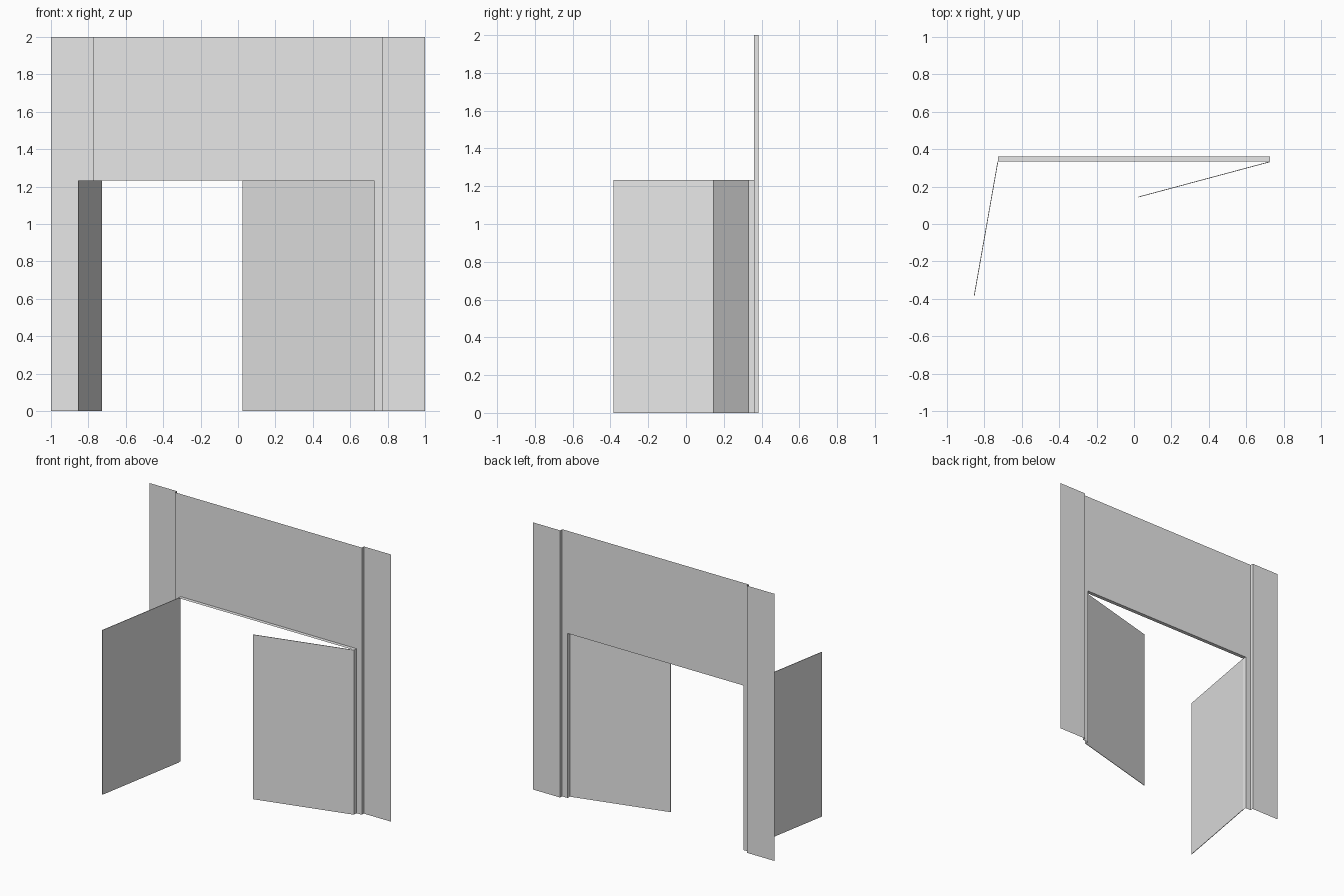
import bpy
import bmesh
from math import radians
from mathutils import Matrix, Vector

if "Cube" in bpy.data.objects:
    bpy.data.objects.remove(bpy.data.objects["Cube"], do_unlink=True)

BACK, FACE, FRONT = 0.384, 0.361, 0.333   # depths of side walls, centre wall, frame lip
STEP, OPEN = 0.773, 0.728                 # half widths of centre wall and doorway
HEAD, TOP = 1.232, 2.0                    # doorway and wall heights
DOOR_THICK = 0.004

grey = bpy.data.materials.new("light grey")
grey.use_nodes = True
grey.diffuse_color = (0.8, 0.8, 0.8, 1)
grey.node_tree.nodes["Principled BSDF"].inputs["Base Color"].default_value = (0.8, 0.8, 0.8, 1)


def add_object(name, bm):
    mesh = bpy.data.meshes.new(name)
    bm.to_mesh(mesh)
    bm.free()
    mesh.materials.append(grey)
    obj = bpy.data.objects.new(name, mesh)
    bpy.context.collection.objects.link(obj)
    return obj


# Wall: stepped plan raised in two tiers, leaving out the doorway
plan = [(-1, BACK), (-STEP, BACK), (-STEP, FACE), (-OPEN, FACE)]
plan += [(-x, y) for x, y in reversed(plan)]
bm = bmesh.new()
rows = [[bm.verts.new((x, y, z)) for x, y in plan] for z in (0, HEAD, TOP)]
doorway = len(plan) // 2 - 1
for tier in range(2):
    low, high = rows[tier], rows[tier + 1]
    for i in range(len(plan) - 1):
        if tier == 0 and i == doorway:
            continue
        bm.faces.new((low[i], low[i + 1], high[i + 1], high[i]))
bmesh.ops.dissolve_limit(bm, angle_limit=radians(1), verts=bm.verts[:], edges=bm.edges[:])
add_object("wall", bm)

# Door frame: thin lip standing forward around the doorway
outline = [(-OPEN, 0), (-OPEN, HEAD), (OPEN, HEAD), (OPEN, 0)]
bm = bmesh.new()
front, rear = [[bm.verts.new((x, y, z)) for x, z in outline] for y in (FRONT, FACE)]
for i in range(len(outline) - 1):
    bm.faces.new((front[i], front[i + 1], rear[i + 1], rear[i]))
add_object("door_frame", bm)


# Doors: thin leaves swung open about their hinges
def door(name, side, angle):
    bm = bmesh.new()
    bmesh.ops.create_cube(bm, size=1)
    bmesh.ops.scale(bm, vec=(OPEN, DOOR_THICK, HEAD), verts=bm.verts)
    bmesh.ops.translate(bm, vec=(-side * OPEN / 2, 0, HEAD / 2), verts=bm.verts)
    obj = add_object(name, bm)
    obj.matrix_world = (Matrix.Translation(Vector((side * OPEN, FRONT, 0)))
                        @ Matrix.Rotation(radians(side * angle), 4, "Z"))


door("left_door", 1, 15)
door("right_door", -1, 100)
